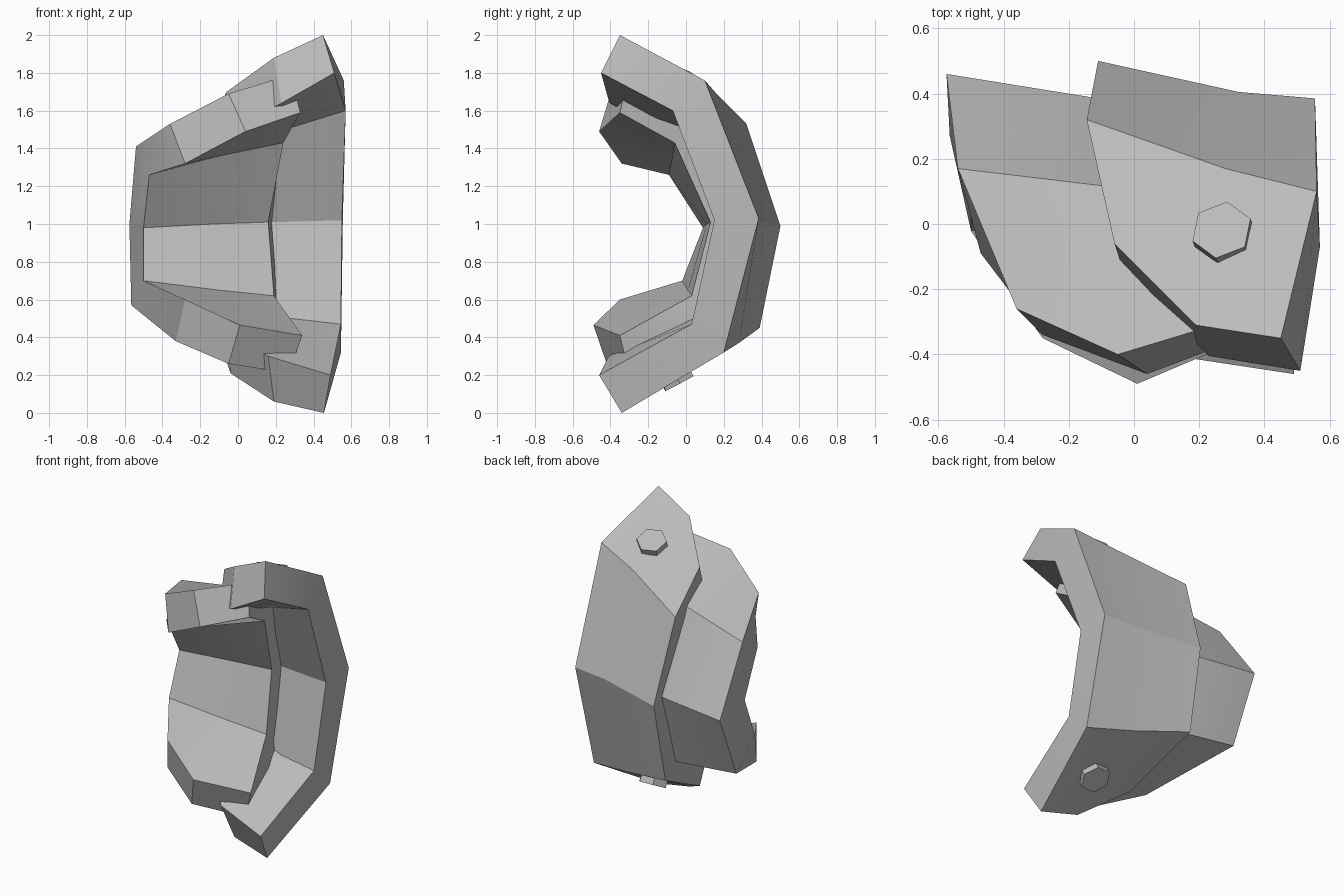
import bpy
import bmesh
from mathutils import Vector

cube = bpy.data.objects.get("Cube")
if cube:
    bpy.data.objects.remove(cube, do_unlink=True)

# One plain grey for the whole armour piece
grey = bpy.data.materials.new("plain_grey")
grey.use_nodes = True
grey.diffuse_color = (0.5, 0.5, 0.5, 1)
grey.node_tree.nodes["Principled BSDF"].inputs["Base Color"].default_value = (0.5, 0.5, 0.5, 1)


def finish(name, bm, smooth_angle):
    """Turn a bmesh into a named, shaded object."""
    bmesh.ops.recalc_face_normals(bm, faces=bm.faces[:])
    mesh = bpy.data.meshes.new(name)
    bm.to_mesh(mesh)
    bm.free()
    mesh.materials.append(grey)
    obj = bpy.data.objects.new(name, mesh)
    bpy.context.scene.collection.objects.link(obj)
    bpy.ops.object.select_all(action="DESELECT")
    obj.select_set(True)
    bpy.context.view_layer.objects.active = obj
    bpy.ops.object.shade_smooth_by_angle(angle=smooth_angle)
    return obj


def curved_plate(name, outside, inside):
    """Thick plate lofted between rib profiles, closed by a rim all round."""
    bm = bmesh.new()
    skins = [[[bm.verts.new(p) for p in rib] for rib in skin]
             for skin in (outside, inside)]
    columns, rows = len(outside), len(outside[0])

    for skin in skins:
        for c in range(columns - 1):
            for r in range(rows - 1):
                bm.faces.new((skin[c][r], skin[c + 1][r],
                              skin[c + 1][r + 1], skin[c][r + 1]))

    # Walk the border once and bridge the outer skin to the inner skin
    border = [(c, 0) for c in range(columns - 1)]
    border += [(columns - 1, r) for r in range(rows - 1)]
    border += [(c, rows - 1) for c in range(columns - 1, 0, -1)]
    border += [(0, r) for r in range(rows - 1, 0, -1)]
    outer, inner = skins
    for (c, r), (d, s) in zip(border, border[1:] + border[:1]):
        bm.faces.new((outer[c][r], outer[d][s], inner[d][s], inner[c][r]))
    return finish(name, bm, 0.5)


def hex_bolt(name, centre, corners, radius, height):
    """Six-sided bolt head standing on the plane through three corners."""
    a, b, c = (Vector(p) for p in corners)
    normal = (b - a).cross(c - a).normalized()
    # Slide the centre vertically onto the plane
    x, y = centre
    z = a.z - (normal.x * (x - a.x) + normal.y * (y - a.y)) / normal.z
    if (normal.z > 0) != (z > 1):
        normal.negate()
    bm = bmesh.new()
    bmesh.ops.create_cone(bm, cap_ends=True, segments=6, radius1=radius,
                          radius2=radius, depth=height)
    obj = finish(name, bm, 0.5)
    obj.rotation_mode = "QUATERNION"
    obj.rotation_quaternion = normal.to_track_quat("Z", "X")
    obj.location = Vector((x, y, z)) + normal * height * 0.1
    return obj


# Overlapping upper plate: ribs run from the top lip round to the bottom lip
upper_outside = [
    [(.45, -.35, 2), (.56, .1, 1.76), (.555, .385, 1.03), (.545, .2, .32), (.455, -.34, 0)],
    [(.19, -.31, 1.88), (.28, .17, 1.68), (.32, .405, 1.02), (.25, .28, .37), (.19, -.31, .06)],
    [(-.06, -.06, 1.7), (-.145, .32, 1.53), (-.11, .5, .99), (-.12, .39, .45), (-.04, -.09, .21)],
]
upper_inside = [
    [(.51, -.45, 1.8), (.57, -.07, 1.6), (.55, .15, 1.02), (.545, .03, .47), (.49, -.46, .2)],
    [(.23, -.405, 1.64), (.28, 0, 1.51), (.2, .2, 1.01), (.28, .05, .5), (.16, -.41, .3)],
    [(-.03, -.15, 1.5), (-.08, .12, 1.42), (-.06, .28, 1), (-.08, .18, .56), (-.03, -.2, .42)],
]
curved_plate("upper_plate", upper_outside, upper_inside)

# Lower plate tucked beneath the upper one
lower_outside = [
    [(-.36, -.26, 1.53), (-.54, .17, 1.41), (-.575, .46, 1), (-.565, .27, .57), (-.33, -.28, .38)],
    [(-.05, -.4, 1.69), (-.12, .12, 1.5), (-.14, .39, 1), (-.12, .25, .52), (-.05, -.42, .26)],
    [(.28, -.3, 1.79), (.26, .08, 1.57), (.2, .3, 1), (.22, .15, .48), (.27, -.3, .21)],
]
lower_inside = [
    [(-.28, -.34, 1.32), (-.47, -.09, 1.26), (-.5, .09, .98), (-.5, -.02, .7), (-.28, -.35, .6)],
    [(.04, -.46, 1.49), (-.1, -.07, 1.36), (-.13, .11, 1), (-.1, .01, .65), (.01, -.49, .465)],
    [(.33, -.35, 1.59), (.24, -.06, 1.43), (.16, .13, 1.01), (.19, .03, .62), (.34, -.35, .41)],
]
curved_plate("lower_plate", lower_outside, lower_inside)

# Bolt heads on the upper and lower flanks of the upper plate
right_rib, middle_rib = upper_outside[:2]
hex_bolt("top_bolt", (.275, -.035),
         (middle_rib[0], right_rib[1], middle_rib[1]), .095, .07)
hex_bolt("bottom_bolt", (.275, -.055),
         (middle_rib[4], right_rib[3], middle_rib[3]), .095, .07)
